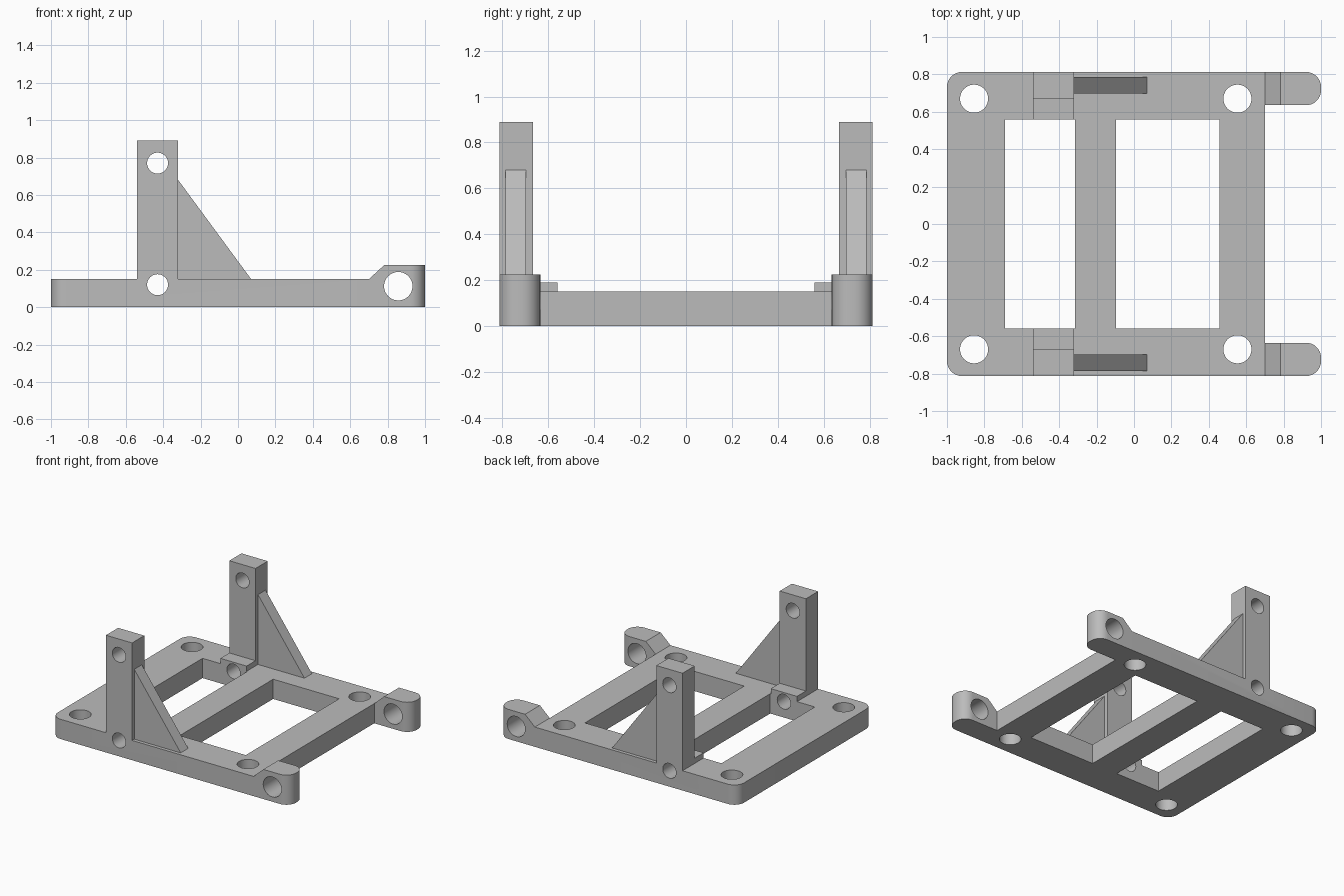
import bpy
import bmesh
from mathutils import Vector

cube = bpy.data.objects.get("Cube")
if cube:
    bpy.data.objects.remove(cube, do_unlink=True)

GREY = (0.5, 0.5, 0.5, 1)
grey = bpy.data.materials.new("plain_grey")
grey.use_nodes = True
grey.diffuse_color = GREY
grey.node_tree.nodes["Principled BSDF"].inputs["Base Color"].default_value = GREY

HALF = 0.813       # half width of the frame
THICK = 0.15       # frame thickness
PX0, PX1 = -0.54, -0.32   # post extent in x


def prism(name, profile, lo, hi, axis="Z", round_x=None, radius=0.08):
    """Extrude a profile along Z, or an x-z profile along Y; round upright edges at x = round_x."""
    def place(p, t):
        return Vector((p[0], p[1], t)) if axis == "Z" else Vector((p[0], t, p[1]))
    bm = bmesh.new()
    face = bm.faces.new([bm.verts.new(place(p, lo)) for p in profile])
    grown = bmesh.ops.extrude_face_region(bm, geom=[face])["geom"]
    shift = place((0, 0), hi - lo)
    bmesh.ops.translate(bm, vec=shift, verts=[g for g in grown if isinstance(g, bmesh.types.BMVert)])
    if round_x is not None:
        edges = [e for e in bm.edges
                 if all(abs(v.co.x - round_x) < 1e-4 for v in e.verts)
                 and abs(e.verts[0].co.y - e.verts[1].co.y) < 1e-4]
        bmesh.ops.bevel(bm, geom=edges, offset=radius, segments=8, profile=0.5, affect="EDGES")
    bmesh.ops.recalc_face_normals(bm, faces=bm.faces)
    mesh = bpy.data.meshes.new(name)
    bm.to_mesh(mesh)
    bm.free()
    obj = bpy.data.objects.new(name, mesh)
    bpy.context.collection.objects.link(obj)
    mesh.materials.append(grey)
    return obj


def rect(x0, x1, y0, y1):
    return [(x0, y0), (x1, y0), (x1, y1), (x0, y1)]


def cylinder(x, y, z, radius, along_y=False):
    bpy.ops.mesh.primitive_cylinder_add(vertices=48, radius=radius, depth=3 if along_y else 1,
                                        location=(x, y, z), rotation=(1.5707963 if along_y else 0, 0, 0))
    tool = bpy.context.object
    tool.name = "hole_cutter"
    tool.hide_render = True
    tool.data.materials.append(grey)
    return tool


def cut(obj, tools):
    for tool in tools:
        mod = obj.modifiers.new("cut", "BOOLEAN")
        mod.operation = "DIFFERENCE"
        mod.solver = "EXACT"
        mod.object = tool
    bpy.context.view_layer.update()
    solid = bpy.data.meshes.new_from_object(obj.evaluated_get(bpy.context.evaluated_depsgraph_get()))
    obj.modifiers.clear()
    obj.data = solid


# Cutters: screw holes, windows, post pin holes and hinge holes
screw_holes = [cylinder(x, y, 0, 0.075) for x in (-0.855, 0.553) for y in (-0.67, 0.67)]
windows = [prism("window_cutter", rect(x0, x1, -0.56, 0.56), -0.5, 0.5)
           for x0, x1 in ((-0.69, -0.315), (-0.097, 0.457))]
lower_pin = cylinder(-0.43, 0, 0.12, 0.056, True)
upper_pin = cylinder(-0.43, 0, 0.77, 0.056, True)
hinge_pin = cylinder(0.857, 0, 0.112, 0.076, True)
cutters = screw_holes + windows + [lower_pin, upper_pin, hinge_pin]
parts = []

# Base frame with two windows
frame = prism("base_frame", rect(-1, 0.7, -HALF, HALF), 0, THICK, round_x=-1)
cut(frame, screw_holes + windows)
# Pin channel through the two side rails only
for y in (-0.685, 0.685):
    rail = prism("rail_cutter", [(p[0] * 1, p[1]) for p in rect(-1, 1, -1, 1)], y - 0.2, y + 0.2, "Y")
    cut(rail, [])
    bpy.data.objects.remove(rail, do_unlink=True)
for y in (-0.7, 0.7):
    lower = cylinder(-0.43, y, 0.12, 0.056, True)
    lower.scale.z = 0.1
    cutters.append(lower)
    cut(frame, [lower])
parts.append(frame)

# Posts, steps, braces and hinge lugs on both sides
for side, sign in (("left", 1), ("right", -1)):
    def span(a, b):
        return sorted((a * sign, b * sign))

    post = prism(side + "_post", rect(PX0, PX1, THICK, 0.89), *span(0.667, HALF), "Y")
    cut(post, [lower_pin, upper_pin])
    step = prism(side + "_step", rect(PX0, PX1, THICK, 0.19), *span(0.56, 0.667), "Y")
    cut(step, [lower_pin])
    brace = prism(side + "_brace", [(PX1, THICK), (0.07, THICK), (PX1, 0.68)], *span(0.697, 0.787), "Y")
    lug_profile = [(0.7, 0), (1, 0), (1, 0.225), (0.782, 0.225), (0.7, THICK)]
    lug = prism(side + "_hinge_lug", lug_profile, *span(0.635, HALF), "Y", round_x=1)
    cut(lug, [hinge_pin])
    parts += [post, step, brace, lug]

for tool in cutters:
    bpy.data.objects.remove(tool, do_unlink=True)

# Smooth round walls, keep machined edges sharp
bpy.ops.object.select_all(action="DESELECT")
for part in parts:
    part.select_set(True)
bpy.context.view_layer.objects.active = frame
bpy.ops.object.shade_smooth_by_angle(angle=0.5)
